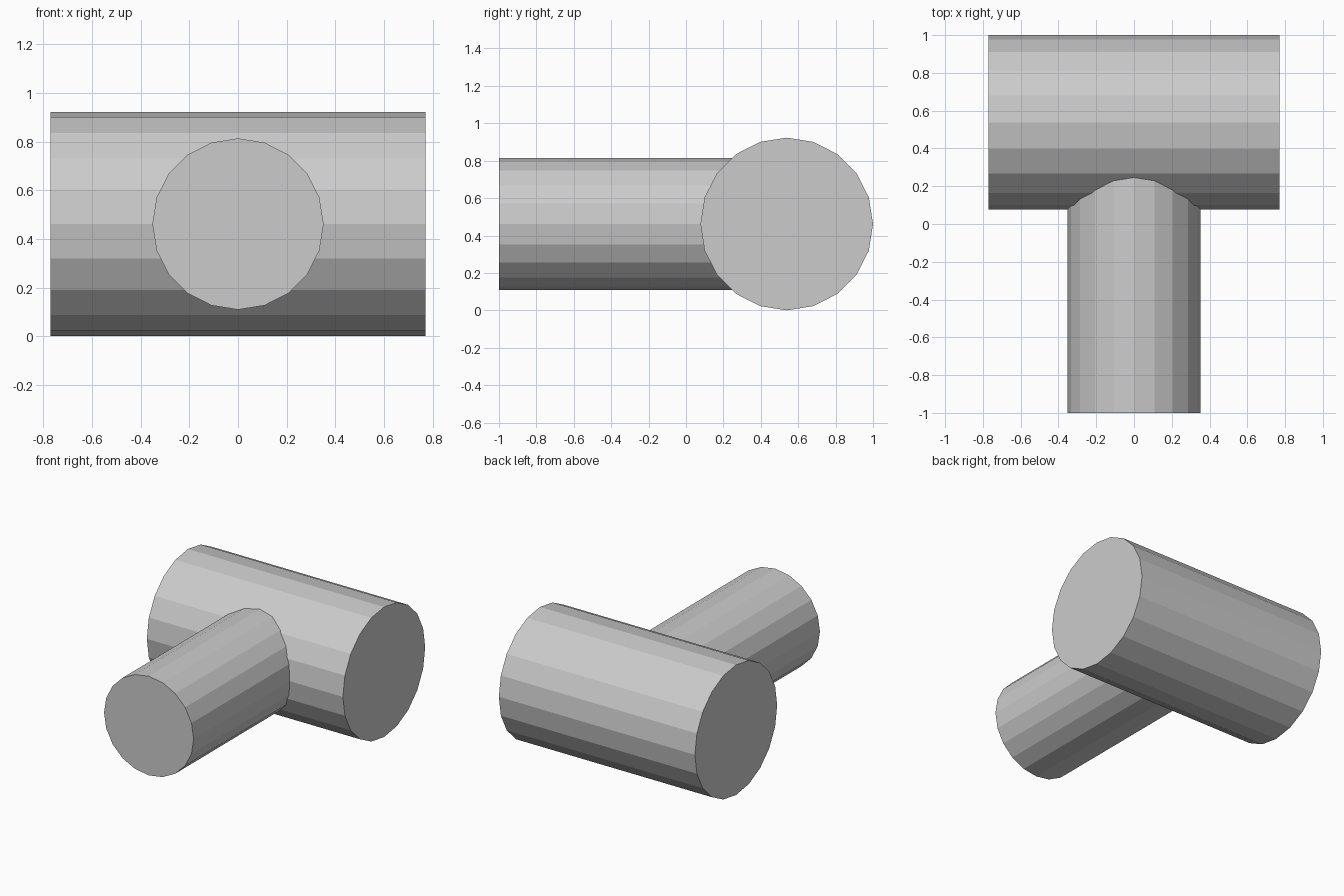
import bpy
from math import pi

if "Cube" in bpy.data.objects:
    bpy.data.objects.remove(bpy.data.objects["Cube"])

SIDES = 20
AXIS_Z = 0.4615
HEAD_Y = 0.5385


def cylinder(name, radius, length, location, rotation):
    bpy.ops.mesh.primitive_cylinder_add(vertices=SIDES, radius=radius, depth=length,
                                        location=location, rotation=rotation)
    obj = bpy.context.object
    obj.name = name
    bpy.ops.object.transform_apply(location=False, rotation=True, scale=True)
    return obj


# Thick head lying along x
cylinder("mallet_head", 0.4615, 1.54, (0, HEAD_Y, AXIS_Z), (0, pi / 2, 0))

# Thinner handle running forward from the centre of the head
front = -1.0
cylinder("handle", 0.352, HEAD_Y - front, (0, (HEAD_Y + front) / 2, AXIS_Z), (pi / 2, 0, 0))
